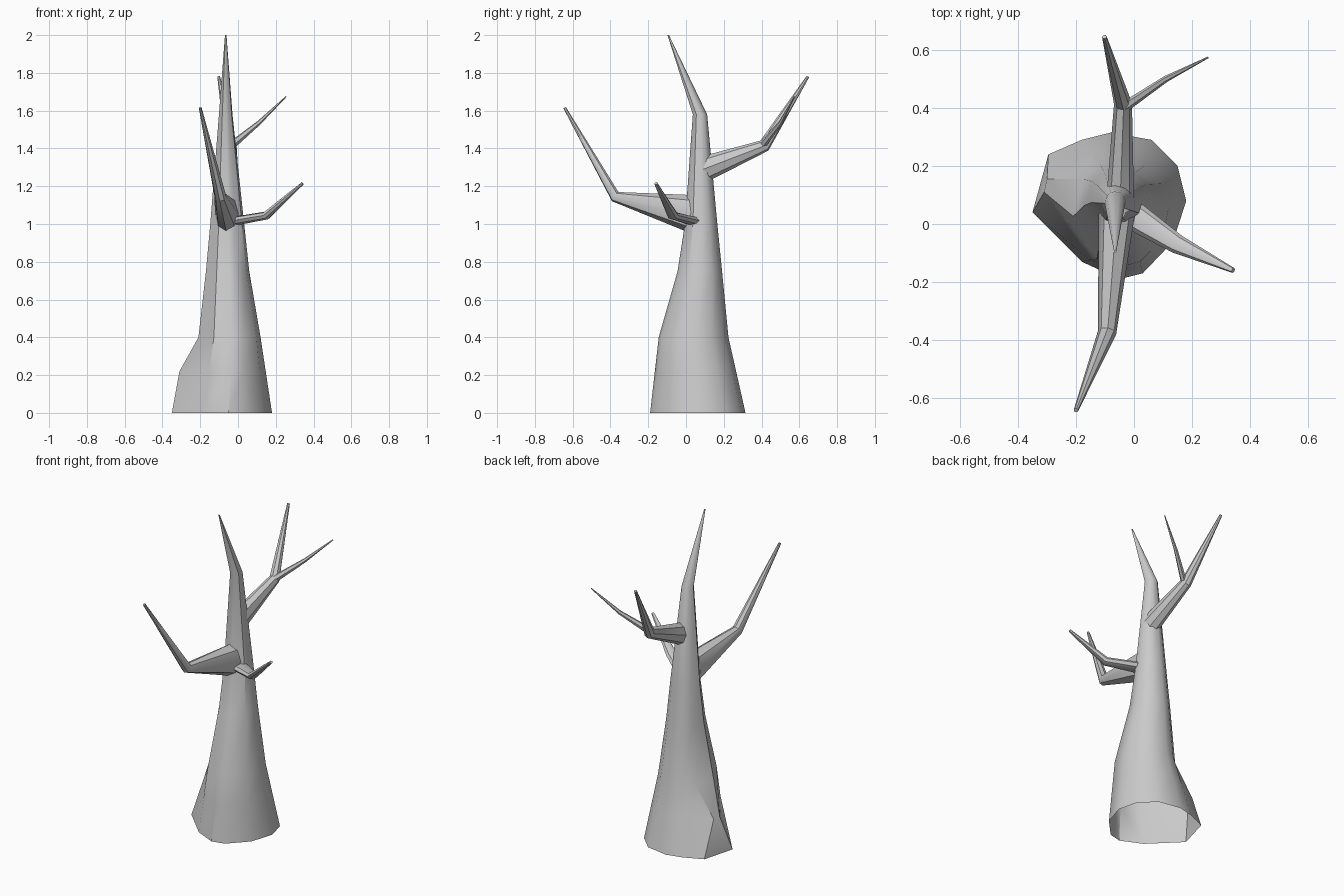
import bpy, bmesh, math
from mathutils import Vector

if "Cube" in bpy.data.objects:
    bpy.data.objects.remove(bpy.data.objects["Cube"])


def skin(name, rings, cap_start=False):
    """Bridge a list of equal-length vertex rings into one object, closing the far end."""
    bm = bmesh.new()
    vr = [[bm.verts.new(p) for p in ring] for ring in rings]
    n = len(vr[0])
    for a, b in zip(vr, vr[1:]):
        for i in range(n):
            j = (i + 1) % n
            bm.faces.new((a[i], a[j], b[j], b[i]))
    bm.faces.new(vr[-1])
    if cap_start:
        bm.faces.new(vr[0][::-1])
    bmesh.ops.recalc_face_normals(bm, faces=bm.faces)
    me = bpy.data.meshes.new(name)
    bm.to_mesh(me)
    bm.free()
    ob = bpy.data.objects.new(name, me)
    bpy.context.collection.objects.link(ob)
    bpy.ops.object.select_all(action='DESELECT')
    bpy.context.view_layer.objects.active = ob
    ob.select_set(True)
    bpy.ops.object.shade_smooth_by_angle(angle=math.radians(35))
    return ob


def branch(name, stations, sides=8):
    """Tapered bent limb; each station is (point, side radius, vertical radius)."""
    pts = [Vector(s[0]) for s in stations]
    rings = []
    for i, (_, rs, rv) in enumerate(stations):
        t = Vector()
        if i > 0:
            t += (pts[i] - pts[i - 1]).normalized()
        if i < len(pts) - 1:
            t += (pts[i + 1] - pts[i]).normalized()
        t.normalize()
        side = t.cross(Vector((0, 0, 1))).normalized()
        up = side.cross(t)
        rings.append([pts[i] + side * rs * math.cos(a) + up * rv * math.sin(a)
                      for a in (2 * math.pi * k / sides for k in range(sides))])
    return skin(name, rings, True)


# Trunk: irregular open base outline, narrowing through elliptical rings to the tip
base = [(-0.35, 0.04), (-0.18, -0.13), (-0.05, -0.19), (0.03, -0.17),
        (0.135, -0.06), (0.18, 0.08), (0.15, 0.20), (0.06, 0.29),
        (-0.08, 0.315), (-0.18, 0.29), (-0.295, 0.24)]
angles = [math.atan2(y - 0.06, x + 0.07) for x, y in base]


def ring(cx, cy, z, rx, ry):
    return [(cx + rx * math.cos(a), cy + ry * math.sin(a), z) for a in angles]


low = [(x, y, 0) for x, y in base]
knee = ring(-0.045, 0.04, 0.40, 0.165, 0.185)
root = [tuple(p + (q - p) * 0.55 for p, q in zip(a, b)) for a, b in zip(low, knee)]
# Root flare on the left
root[0] = (-0.31, 0.11, 0.22)
root[-1] = (-0.30, 0.155, 0.22)
skin("trunk", [low, root, knee,
               ring(-0.055, 0.073, 0.75, 0.115, 0.118),
               ring(-0.057, 0.08, 1.0, 0.09, 0.086),
               ring(-0.065, 0.074, 1.58, 0.036, 0.038),
               ring(-0.065, -0.094, 2.0, 0.004, 0.004)])

# Limbs
branch("front_branch", [((-0.06, 0.03, 1.055), 0.062, 0.10),
                        ((-0.093, -0.375, 1.145), 0.032, 0.030),
                        ((-0.20, -0.642, 1.615), 0.008, 0.008)])
branch("back_branch", [((-0.048, 0.08, 1.285), 0.048, 0.07),
                       ((-0.038, 0.415, 1.415), 0.031, 0.034),
                       ((-0.102, 0.645, 1.78), 0.008, 0.008)])
branch("back_twig", [((-0.03, 0.405, 1.42), 0.018, 0.022),
                     ((0.11, 0.50, 1.535), 0.011, 0.012),
                     ((0.255, 0.574, 1.675), 0.003, 0.003)], 6)
branch("right_branch", [((-0.02, 0.04, 1.015), 0.052, 0.024),
                        ((0.15, -0.07, 1.045), 0.033, 0.022),
                        ((0.342, -0.16, 1.215), 0.009, 0.008)])
